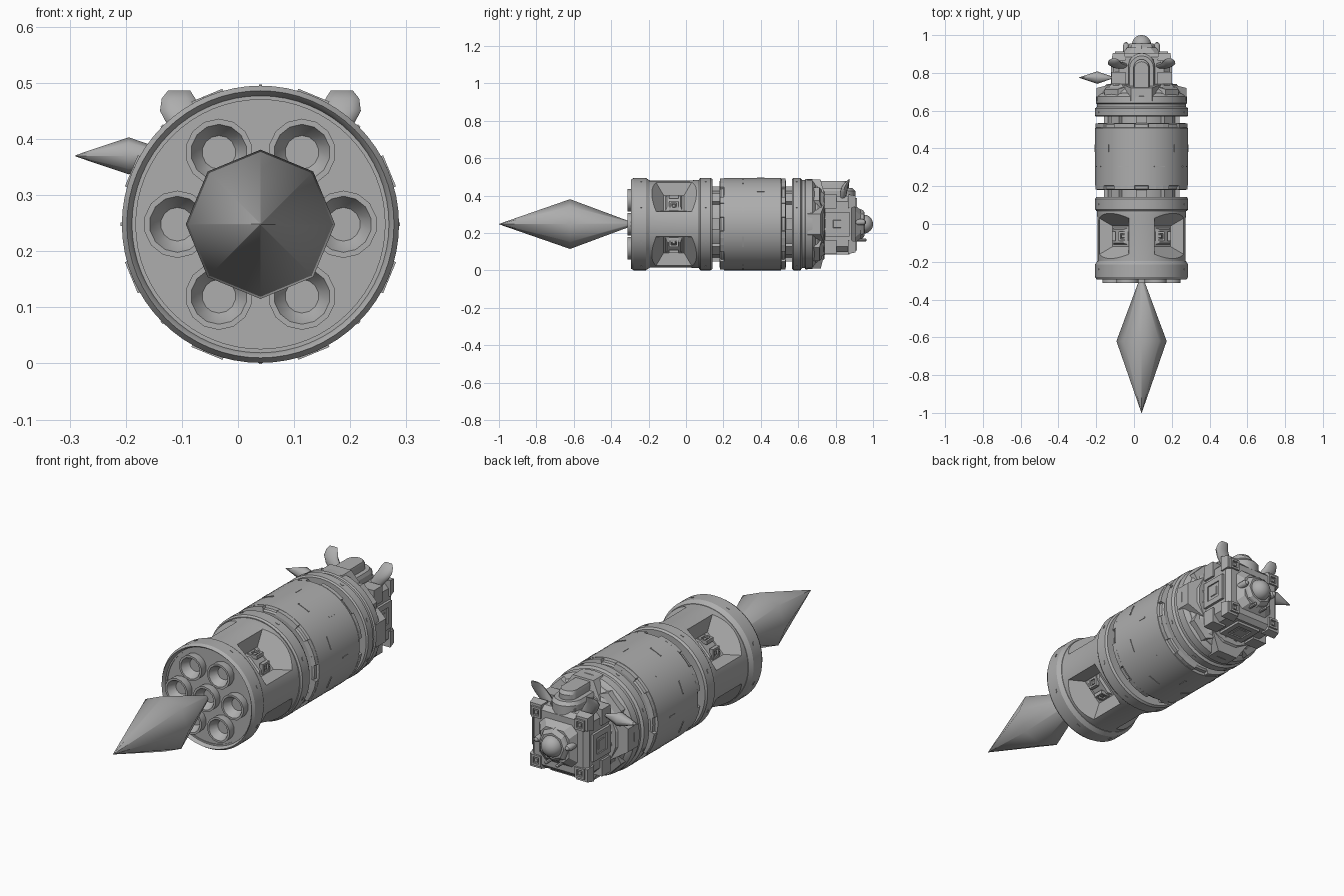
import bpy, bmesh, math
from mathutils import Matrix, Vector

if "Cube" in bpy.data.objects:
    bpy.data.objects.remove(bpy.data.objects["Cube"])

CX, CZ = 0.04, 0.248          # long axis of the craft
GREY = (0.42, 0.42, 0.42, 1)
mat = bpy.data.materials.new("hull grey")
mat.use_nodes = True
mat.diffuse_color = GREY
mat.node_tree.nodes["Principled BSDF"].inputs["Base Color"].default_value = GREY


def finish(name, bm, angle=30):
    bmesh.ops.recalc_face_normals(bm, faces=bm.faces)
    mesh = bpy.data.meshes.new(name)
    bm.to_mesh(mesh)
    bm.free()
    mesh.materials.append(mat)
    ob = bpy.data.objects.new(name, mesh)
    bpy.context.collection.objects.link(ob)
    bpy.ops.object.select_all(action="DESELECT")
    ob.select_set(True)
    bpy.context.view_layer.objects.active = ob
    if angle:
        bpy.ops.object.shade_smooth_by_angle(angle=math.radians(angle))
    return ob


def loft(bm, rings):
    """Skin a list of point rings and cap both ends."""
    vs = [[bm.verts.new(p) for p in r] for r in rings]
    n = len(vs[0])
    for a, b in zip(vs, vs[1:]):
        for i in range(n):
            bm.faces.new((a[i], a[(i + 1) % n], b[(i + 1) % n], b[i]))
    bm.faces.new(vs[0])
    bm.faces.new(vs[-1])


def turned(bm, profile, sides, center=(CX, CZ), phase=0.0):
    """Lathe (y, radius) pairs around an axis parallel to y."""
    loft(bm, [[(center[0] + r * math.cos(phase + i * math.tau / sides), y,
                center[1] + r * math.sin(phase + i * math.tau / sides))
               for i in range(sides)] for y, r in profile])


def lathe(name, profile, sides=64, center=(CX, CZ), angle=30):
    bm = bmesh.new()
    turned(bm, profile, sides, center)
    return finish(name, bm, angle)


def at_angle(deg, dist, y):
    """Frame on the hull: local z outward, local y along the axis."""
    a = math.radians(deg)
    out = Vector((math.cos(a), 0, math.sin(a)))
    yy = Vector((0, 1, 0))
    xx = yy.cross(out)
    rot = Matrix((xx, yy, out)).transposed().to_4x4()
    return Matrix.Translation(Vector((CX, y, CZ)) + out * dist) @ rot


def frustum(bm, m, base, top, h, shift=0.0):
    """Tapered block; base and top are (half width, half length)."""
    rings = []
    for (w, l), z, s in ((base, 0, 0), (top, h, shift)):
        rings.append([m @ Vector((sx * w, sy * l + s, z))
                      for sx, sy in ((-1, -1), (1, -1), (1, 1), (-1, 1))])
    loft(bm, rings)


def vent(bm, m, s=0.026, h=0.014):
    """Square port: four raised rails around a small core."""
    for sx, sy, w, l in ((1, 0, .2, 1), (-1, 0, .2, 1), (0, 1, 1, .2), (0, -1, 1, .2)):
        off = m @ Matrix.Translation((sx * s * .8, sy * s * .8, 0))
        frustum(bm, off, (w * s, l * s), (w * s, l * s), h)
    frustum(bm, m, (s * .4, s * .4), (s * .3, s * .3), h * .8)


DIAG, CARD = (45, 135, 225, 315), (0, 90, 180, 270)

# Exhaust plume and side jet plume
lathe("exhaust_plume", [(-1.0, .001), (-.62, .133), (-.3, .014)], 8, angle=60)
jet = lathe("side_jet_plume", [(-.095, .001), (0, .033), (.085, .004)], 8, (0, 0), 60)
jet.rotation_euler = (0, 0, -math.pi / 2)
jet.location = (-.195, .775, .37)

# Engine plate with recessed face
lathe("engine_plate", [(-.272, .215), (-.272, .222), (-.276, .222), (-.276, .229), (-.286, .232),
                       (-.294, .238), (-.28, .247), (-.215, .247), (-.195, .234), (-.19, .2)])

# Seven nozzle bells
bm = bmesh.new()
spots = [(CX, CZ)] + [(CX + .148 * math.cos(k * math.pi / 3), CZ + .148 * math.sin(k * math.pi / 3))
                      for k in range(6)]
for s in spots:
    turned(bm, [(-.265, .056), (-.295, .06), (-.312, .06), (-.312, .05), (-.272, .03), (-.255, .009),
                (-.262, .009), (-.262, .002)], 14, s, math.pi / 14)
finish("engine_nozzles", bm, 40)

# Engine housing with four sunken diagonal bays
housing = lathe("engine_housing", [(-.2, .2), (-.195, .232), (.02, .232), (.05, .236), (.075, .236), (.08, .2)])
bm = bmesh.new()
for d in DIAG:
    frustum(bm, at_angle(d, .158, -.065), (.06, .055), (.165, .14), .1)
cutter = finish("bay_cutter", bm, 0)
cutter.hide_render = True
mod = housing.modifiers.new("bays", "BOOLEAN")
mod.operation, mod.solver, mod.object = "DIFFERENCE", "EXACT", cutter
bpy.context.view_layer.objects.active = housing
bpy.ops.object.modifier_apply(modifier="bays")
bpy.data.objects.remove(cutter)

bm = bmesh.new()
for d in DIAG:
    # raised pad with two ports facing the neighbouring sides
    m = at_angle(d, .156, -.065)
    frustum(bm, m, (.058, .045), (.036, .036), .014)
    for k in (-1, 1):
        tilt = Matrix.Translation((k * .028, 0, .01)) @ Matrix.Rotation(k * math.pi / 4, 4, "Y")
        vent(bm, m @ tilt, .025, .018)
finish("engine_bay_ports", bm, 0)

# Hull rings, necks and tank
lathe("front_collar", [(.07, .2), (.07, .24), (.078, .247), (.132, .247), (.142, .24), (.142, .17)])
lathe("neck_core", [(.1, .18), (.6, .18)])
lathe("main_tank", [(.18, .17), (.18, .226), (.186, .234), (.2, .236), (.204, .247), (.508, .247),
                    (.512, .236), (.528, .234), (.534, .226), (.534, .17)])
lathe("rear_collar", [(.568, .17), (.568, .24), (.574, .247), (.612, .247), (.62, .236), (.635, .236),
                      (.64, .242), (.675, .24), (.69, .225), (.7, .2)])

# Tank end teeth, slit plates and neck clamps
bm = bmesh.new()
for k in range(8):
    d = 22.5 + 45 * k
    for y in (.193, .521):
        for j in (-9, 0, 9):
            frustum(bm, at_angle(d + j, .225, y), (.021, .014), (.02, .01), .021)
    frustum(bm, at_angle(d, .243, .305), (.03, .003), (.03, .003), .006)
    frustum(bm, at_angle(d + 22.5, .243, .4), (.003, .02), (.003, .02), .006)
    for y in (.16, .552):
        frustum(bm, at_angle(d + 22.5, .17, y), (.03, .025), (.03, .025), .03)
    for y in (.105, .592, -.24):
        frustum(bm, at_angle(d, .243, y), (.008, .004), (.008, .004), .006)
finish("tank_trim", bm, 0)

# Transition from collar to command module
bm = bmesh.new()
turned(bm, [(.66, .225), (.7, .222), (.74, .19)], 16, phase=math.pi / 16)
for d in CARD:
    frustum(bm, at_angle(d, .12, .7), (.13, .05), (.055, .035), .118, -.015)
for d in DIAG:
    frustum(bm, at_angle(d, .13, .695), (.1, .05), (.05, .03), .098, -.012)
finish("module_shoulder", bm, 0)

# Command module body: chamfered square block
def square_ring(y, h, c):
    pts = ((h, -h + c), (h, h - c), (h - c, h), (-h + c, h),
           (-h, h - c), (-h, -h + c), (-h + c, -h), (h - c, -h))
    return [(CX + px, y, CZ + pz) for px, pz in pts]


bm = bmesh.new()
loft(bm, [square_ring(y, h, c) for y, h, c in
          ((.7, .15, .03), (.74, .15, .03), (.885, .15, .03), (.905, .13, .03), (.905, .1, .03), (.935, .075, .03))])
finish("command_module", bm, 0)

# Corner blocks with ports on both outer sides and the end
bm = bmesh.new()
for sx in (-1, 1):
    for sz in (-1, 1):
        m = Matrix.Translation((CX + sx * .122, .82, CZ + sz * .122)) @ Matrix.Rotation(math.pi / 2, 4, "X")
        frustum(bm, m @ Matrix.Translation((0, 0, -.085)), (.03, .03), (.038, .038), .04)
        frustum(bm, m @ Matrix.Translation((0, 0, .015)), (.038, .038), (.038, .038), .065)
for d in CARD:
    for s in (-1, 1):
        vent(bm, at_angle(d, .147, .775) @ Matrix.Translation((s * .118, 0, 0)), .025, .013)
    # square side hatch: frame with an inner panel
    m = at_angle(d, .148, .808)
    vent(bm, m, .065, .014)
    frustum(bm, m, (.054, .054), (.054, .054), .008)
for sx in (-1, 1):
    for sz in (-1, 1):
        m = Matrix.Translation((CX + sx * .115, .9, CZ + sz * .115)) @ Matrix.Rotation(-math.pi / 2, 4, "X")
        vent(bm, m, .025, .014)
finish("module_corner_ports", bm, 0)

# Docking frame, dome and knobs at the far end
lathe("dock_frame", [(.92, .085), (.945, .075), (.955, .062), (.955, .045)], 8, angle=0)
lathe("dock_dome", [(.94, .05)] + [(.95 + .05 * math.sin(t * math.pi / 16), .05 * math.cos(t * math.pi / 16) + .0005)
                                   for t in range(9)], 24)
for side, s in (("left", 1), ("right", -1)):
    lathe(side + "_knob", [(.9, .016), (.945, .016), (.958, .011), (.963, .003)], 12, (CX + s * .082, CZ + .01))
    lathe(side + "_probe", [(.89, .008), (.96, .008), (.965, .003)], 8, (CX + s * .03, CZ - .085))

# Dorsal spine: arched hump along the top
bm = bmesh.new()
for w, y0, y1, z in ((.07, .68, .835, .44), (.042, .66, .83, .478)):
    outline = [(-w, y0), (w, y0)] + [(w * math.cos(t * math.pi / 10), y1 + w * math.sin(t * math.pi / 10))
                                     for t in range(11)]
    mid = (y0 + y1) / 2
    loft(bm, [[(CX + x * k, mid + (y - mid) * k, h) for x, y in outline]
              for h, k in ((.36, 1), (z - .015, 1), (z, .9))])
finish("dorsal_spine", bm, 25)

# Curved horns, mirrored across the spine
for side, s in (("left", 1), ("right", -1)):
    bm = bmesh.new()
    rings = []
    for dx, y, z, rx, ry in ((.1, .838, .385, .032, .016), (.125, .842, .42, .038, .019),
                             (.143, .85, .45, .036, .017), (.146, .862, .472, .03, .011),
                             (.145, .872, .486, .02, .004)):
        rings.append([(CX + s * (dx + rx * math.cos(t * math.pi / 6)),
                       y + ry * math.sin(t * math.pi / 6), z) for t in range(12)])
    loft(bm, rings)
    finish(side + "_horn", bm, 50)
